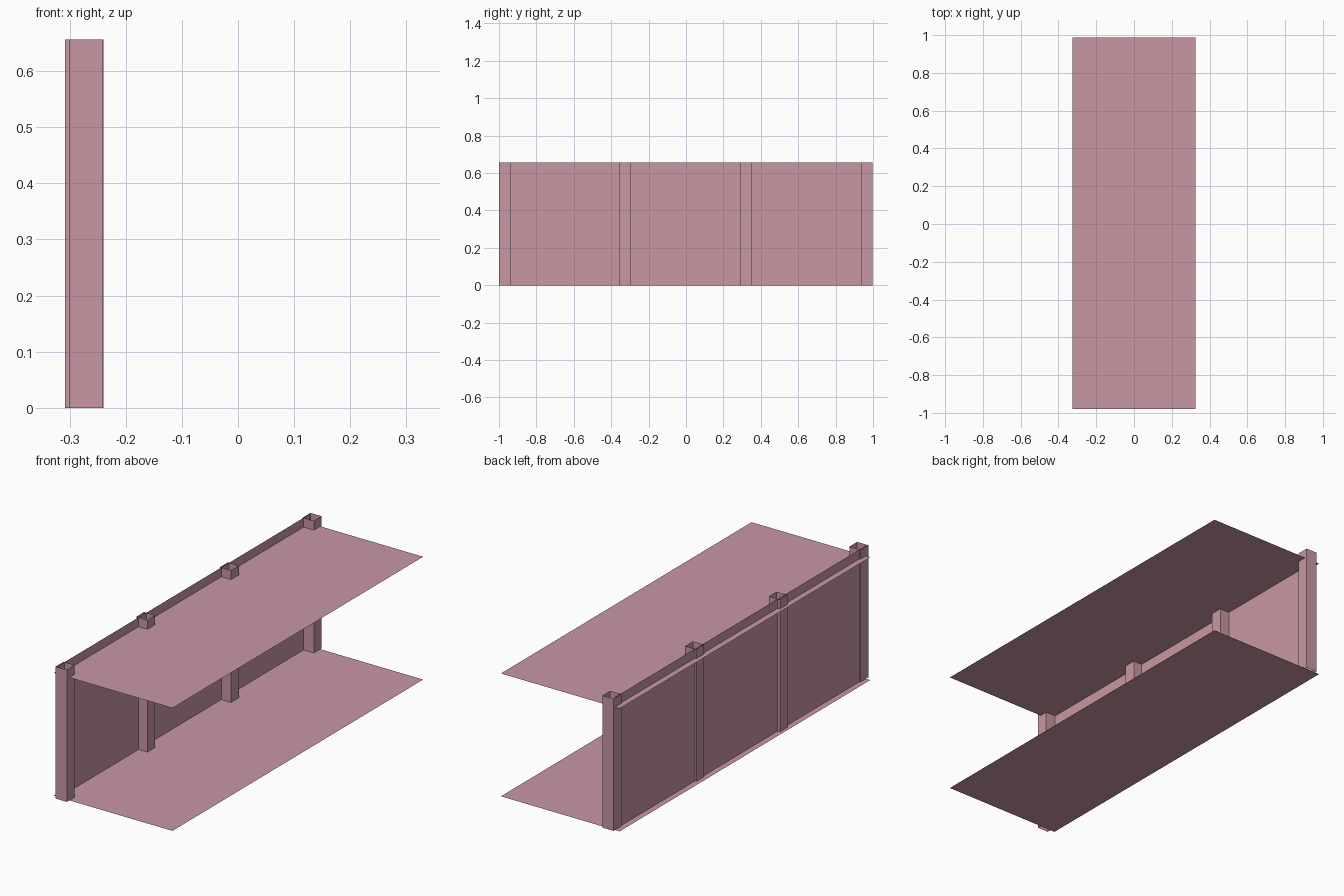
import bpy, bmesh
from mathutils import Vector

if "Cube" in bpy.data.objects:
    bpy.data.objects.remove(bpy.data.objects["Cube"])

mat = bpy.data.materials.new("dusty_pink")
mat.diffuse_color = (0.58, 0.31, 0.37, 1)
mat.use_nodes = True
mat.node_tree.nodes["Principled BSDF"].inputs["Base Color"].default_value = mat.diffuse_color

HEIGHT = 0.656
POST = 0.061


def finish(name, bm):
    mesh = bpy.data.meshes.new(name)
    bm.to_mesh(mesh)
    bm.free()
    mesh.materials.append(mat)
    obj = bpy.data.objects.new(name, mesh)
    bpy.context.collection.objects.link(obj)


def sheet(name, origin, u, v):
    """Thin single-faced panel spanned by edges u and v."""
    o, u, v = Vector(origin), Vector(u), Vector(v)
    bm = bmesh.new()
    bm.faces.new([bm.verts.new(p) for p in (o, o + u, o + u + v, o + v)])
    finish(name, bm)


def post(name, x, y):
    """Square tube, open at top and bottom."""
    bm = bmesh.new()
    h = POST / 2
    ring = [bm.verts.new((x + sx * h, y + sy * h, 0))
            for sx, sy in ((-1, -1), (1, -1), (1, 1), (-1, 1))]
    edges = [bm.edges.new((ring[i], ring[(i + 1) % 4])) for i in range(4)]
    ext = bmesh.ops.extrude_edge_only(bm, edges=edges)["geom"]
    bmesh.ops.translate(bm, vec=(0, 0, HEIGHT),
                        verts=[g for g in ext if isinstance(g, bmesh.types.BMVert)])
    bmesh.ops.recalc_face_normals(bm, faces=bm.faces)
    finish(name, bm)


# floor and ceiling panels
for name, z in (("floor", 0), ("ceiling", 0.61)):
    sheet(name, (-0.326, -0.98, z), (0.652, 0, 0), (0, 1.967, 0))

# side wall
sheet("wall", (-0.296, -0.985, 0), (0, 1.97, 0), (0, 0, HEIGHT))

# hollow posts along the wall, the middle ones set slightly further out
for i, (x, y) in enumerate(((-0.271, -0.9695), (-0.278, -0.327),
                            (-0.273, 0.322), (-0.270, 0.9675))):
    post(f"post_{i + 1}", x, y)
